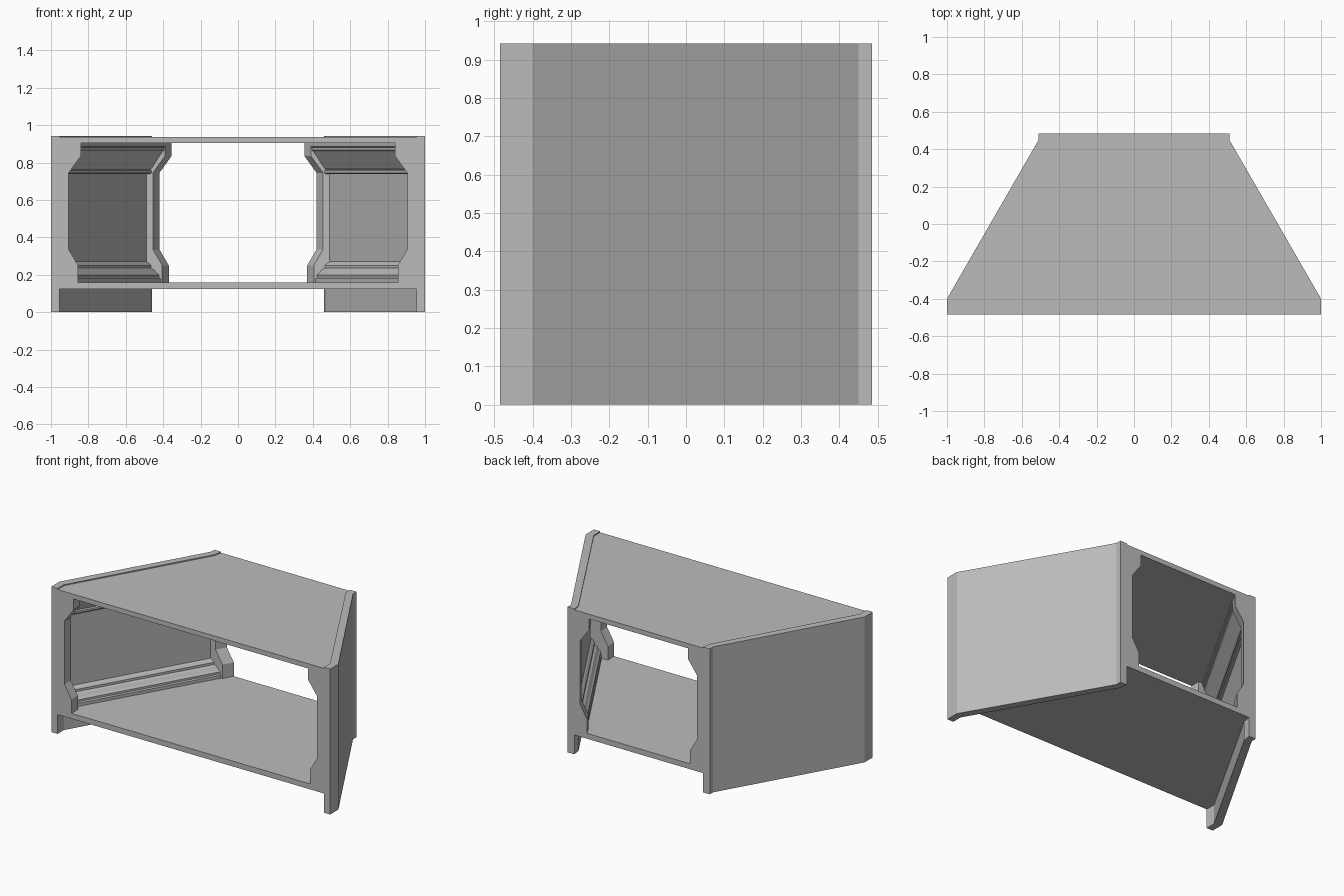
import bpy, bmesh

if "Cube" in bpy.data.objects:
    bpy.data.objects.remove(bpy.data.objects["Cube"], do_unlink=True)

grey = bpy.data.materials.new("plain grey")
COLOUR = (0.5, 0.5, 0.5, 1)
grey.diffuse_color = COLOUR
grey.use_nodes = True
grey.node_tree.nodes["Principled BSDF"].inputs["Base Color"].default_value = COLOUR

FRONT, BACK = -0.485, 0.485
FRAME_FRONT, FRAME_BACK = -0.42, 0.42
FLOOR, CEILING, TOP = 0.16, 0.905, 0.943


def loft(name, rings):
    """Bridge matching rings of points and cap both ends."""
    bm = bmesh.new()
    loops = [[bm.verts.new(p) for p in ring] for ring in rings]
    n = len(loops[0])
    for a, b in zip(loops, loops[1:]):
        for i in range(n):
            j = (i + 1) % n
            bm.faces.new((a[i], a[j], b[j], b[i]))
    bm.faces.new(loops[0])
    bm.faces.new(loops[-1])
    bmesh.ops.recalc_face_normals(bm, faces=bm.faces)
    mesh = bpy.data.meshes.new(name)
    bm.to_mesh(mesh)
    bm.free()
    mesh.materials.append(grey)
    obj = bpy.data.objects.new(name, mesh)
    bpy.context.collection.objects.link(obj)


def both_sides(name, rings):
    for side, s in (("left", 1), ("right", -1)):
        loft(side + "_" + name, [[(s * x, y, z) for x, y, z in r] for r in rings])


def panel_x(y):
    """Inner face of the slanted wall panel."""
    return 0.49 + 0.576 * (FRAME_BACK - y)


def slab(name, low, high):
    loft(name, [[(x, y, z) for x, y in EDGE] +
                [(-x, y, z) for x, y in reversed(EDGE)] for z in (low, high)])


# Floor and ceiling slabs
EDGE = [(0.955, FRONT), (0.955, -0.42), (0.47, 0.43), (0.46, BACK)]
slab("floor", 0.125, FLOOR)
slab("ceiling", CEILING, 0.936)

# Slanted side walls, recessed between floor and ceiling
outer = [(0.51, BACK), (0.51, 0.45), (1.0, -0.4), (1.0, FRONT)]
recess = [EDGE[0], (panel_x(FRAME_FRONT), FRAME_FRONT),
          (panel_x(FRAME_BACK), FRAME_BACK), EDGE[3]]
levels = [(0, EDGE), (0.14, EDGE), (0.14, recess),
          (0.92, recess), (0.92, EDGE), (TOP, EDGE)]
both_sides("wall", [[(x, y, z) for x, y in inner + outer] for z, inner in levels])


# Frames around the front and back openings
def frame_ring(y, jamb, outside):
    opening = [(jamb - 0.05, FLOOR), (jamb - 0.05, 0.25), (jamb, 0.335),
               (jamb, 0.745), (jamb - 0.065, 0.835), (jamb - 0.065, CEILING)]
    return [(x, y, z) for x, z in opening + [(outside, CEILING), (outside, FLOOR)]]


both_sides("front_frame", [frame_ring(FRONT, 0.905, 0.955),
                           frame_ring(FRAME_FRONT, 0.905, 0.98)])
both_sides("back_frame", [frame_ring(FRAME_BACK, 0.455, 0.495),
                          frame_ring(BACK, 0.42, 0.46)])

# Moulding profiles: distance out from the panel, height
skirting = [(-0.01, FLOOR), (0.075, FLOOR), (0.075, 0.18), (0.068, 0.187),
            (0.068, 0.2), (0.055, 0.21), (0.04, 0.228), (0.025, 0.235),
            (0.025, 0.25), (0.012, 0.262), (0, 0.27), (-0.01, 0.27)]
cornice = [(-0.01, 0.738), (0.02, 0.738), (0.027, 0.745), (0.027, 0.757),
           (0.02, 0.763), (0.03, 0.772), (0.085, 0.858), (0.094, 0.866),
           (0.094, 0.88), (0.104, 0.886), (0.104, CEILING), (-0.01, CEILING)]
for name, profile in (("skirting", skirting), ("cornice", cornice)):
    both_sides(name, [[(panel_x(y) - d, y, z) for d, z in profile]
                      for y in (FRAME_FRONT, FRAME_BACK)])
